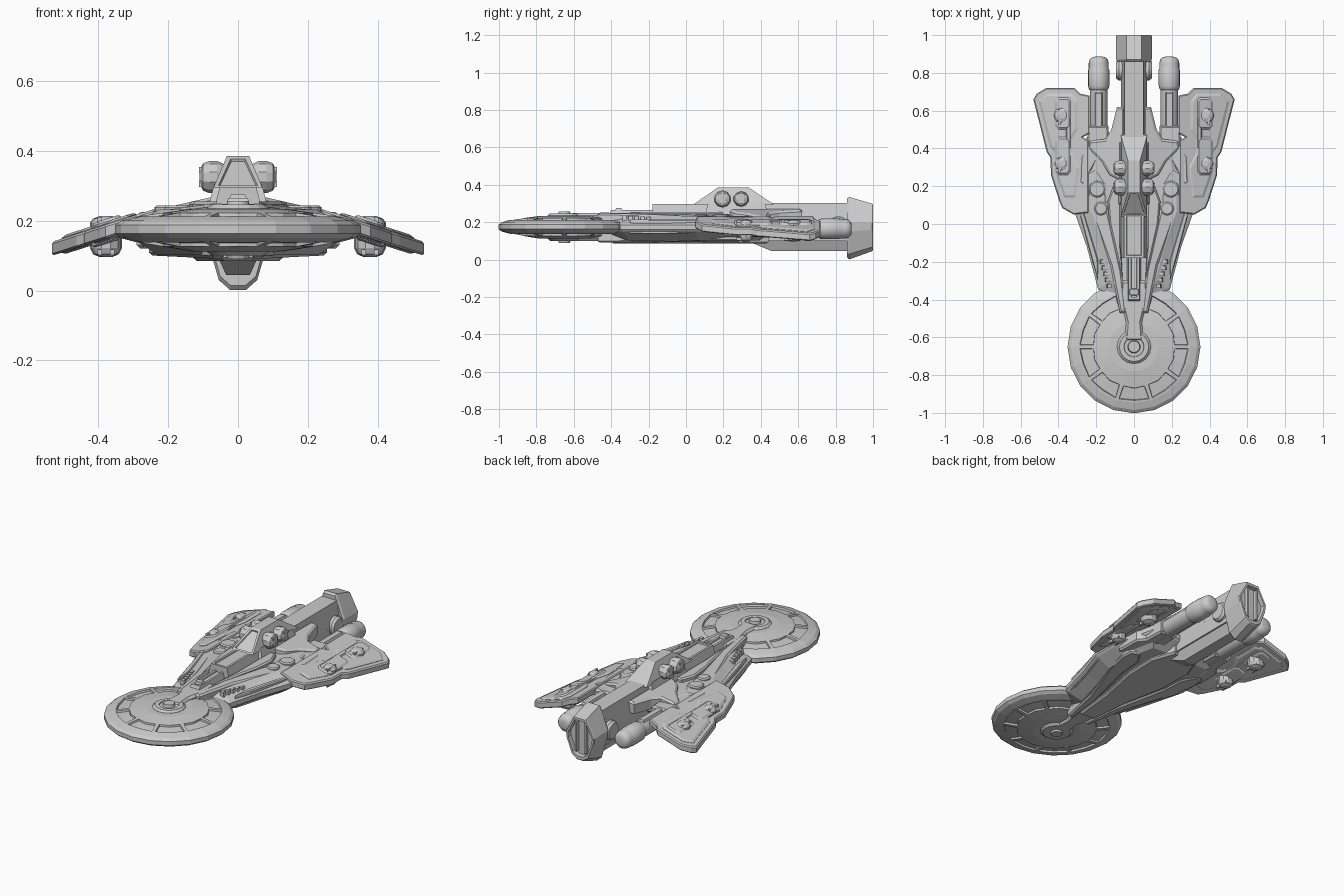
import bpy, bmesh, math
from mathutils import Vector, Matrix

cube = bpy.data.objects.get("Cube")
if cube:
    bpy.data.objects.remove(cube, do_unlink=True)

GREY = (0.6, 0.6, 0.6, 1)
hull_grey = bpy.data.materials.new("hull grey")
hull_grey.use_nodes = True
hull_grey.diffuse_color = GREY
hull_grey.node_tree.nodes["Principled BSDF"].inputs["Base Color"].default_value = GREY


def finish(name, bm, mirror=False, smooth=False):
    bmesh.ops.recalc_face_normals(bm, faces=bm.faces)
    mesh = bpy.data.meshes.new(name)
    bm.to_mesh(mesh)
    bm.free()
    mesh.materials.append(hull_grey)
    ob = bpy.data.objects.new(name, mesh)
    bpy.context.collection.objects.link(ob)
    if mirror:
        ob.modifiers.new("mirror", 'MIRROR').use_mirror_merge = False
    if smooth:
        bpy.ops.object.select_all(action='DESELECT')
        ob.select_set(True)
        bpy.context.view_layer.objects.active = ob
        bpy.ops.object.shade_smooth_by_angle(angle=math.radians(35))


def skin(bm, rings):
    """Join equal rings of points and cap both ends."""
    rows = [[bm.verts.new(p) for p in r] for r in rings]
    n = len(rows[0])
    for a, b in zip(rows, rows[1:]):
        for i in range(n):
            j = (i + 1) % n
            bm.faces.new((a[i], a[j], b[j], b[i]))
    bm.faces.new(rows[0])
    bm.faces.new(rows[-1])
    bmesh.ops.recalc_face_normals(bm, faces=bm.faces)


def offset(pts, d):
    """Move a polygon outline inwards by d."""
    p = [Vector(q) for q in pts]
    n = len(p)
    area = sum(p[i - 1].x * p[i].y - p[i].x * p[i - 1].y for i in range(n))
    s = math.copysign(1, area)
    out = []
    for i in range(n):
        e1, e2 = (p[i] - p[i - 1]).normalized(), (p[(i + 1) % n] - p[i]).normalized()
        n1, n2 = Vector((-e1.y, e1.x)) * s, Vector((-e2.y, e2.x)) * s
        out.append(p[i] + (n1 + n2) * d / max(0.4, 1 + n1.dot(n2)))
    return out


def prism(name, pts, layers, slope=0, mirror=False):
    """Stack of inset outlines: layers are (height, inset)."""
    bm = bmesh.new()
    skin(bm, [[(q.x, q.y, h + slope * q.x) for q in offset(pts, d)] for h, d in layers])
    finish(name, bm, mirror)


def sym(pts):
    return pts + [(-x, y) for x, y in reversed(pts)]


def frustum(name, low, high, z0, z1, mirror=False, recess=None):
    """Tapered block; low and high are (x0, x1, y0, y1)."""
    bm = bmesh.new()
    skin(bm, [[(x0, y0, z), (x1, y0, z), (x1, y1, z), (x0, y1, z)]
              for (x0, x1, y0, y1), z in ((low, z0), (high, z1))])
    if recess:
        face = max(bm.faces, key=lambda f: f.normal.dot(Vector(recess)))
        bmesh.ops.inset_individual(bm, faces=[face], thickness=0.018, depth=0)
        bmesh.ops.inset_individual(bm, faces=[face], thickness=0.003, depth=-0.008)
    finish(name, bm, mirror)


def turned(profile, at, sides, axis='z'):
    """Turned mesh; profile is (radius, height along axis)."""
    turn = {'z': Matrix(), 'y': Matrix.Rotation(-math.pi / 2, 4, 'X'),
            'x': Matrix.Rotation(math.pi / 2, 4, 'Y')}[axis]
    bm = bmesh.new()
    skin(bm, [[(r * math.cos(k * math.tau / sides), r * math.sin(k * math.tau / sides), h)
               for k in range(sides)] for r, h in profile])
    bm.transform(Matrix.Translation(at) @ turn)
    return bm


def lathe(name, profile, at, sides=16, axis='z', mirror=False, smooth=False):
    finish(name, turned(profile, at, sides, axis), mirror, smooth)


# Saucer with ten sunken panels on each face
SAUCER = Vector((0, -0.65, 0))
saucer = turned([(.13, .112), (.205, .124), (.298, .14), (.335, .15), (.352, .163), (.352, .187),
                 (.335, .2), (.298, .211), (.205, .224), (.13, .234)], SAUCER, 20)
panels = {}
for f in saucer.faces:
    c = f.calc_center_median() - SAUCER
    if .21 < c.xy.length < .29:
        panels.setdefault((c.z > .17, int(math.degrees(math.atan2(c.y, c.x)) % 360 // 36)), []).append(f)
for faces in panels.values():
    bmesh.ops.inset_region(saucer, faces=faces, thickness=.014, depth=0)
    bmesh.ops.inset_region(saucer, faces=faces, thickness=.003, depth=-.01)
finish("saucer", saucer)

# Saucer hub and the neck that joins it to the hull
lathe("saucer_hub", [(.075, .1), (.09, .112), (.09, .235), (.078, .246), (.054, .246), (.052, .24),
                     (.034, .24), (.03, .256), (.015, .256)], SAUCER, 16)
lathe("hub_underside", [(.03, .09), (.04, .12)], SAUCER, 12)
prism("neck", sym([(.05, -.62), (.042, -.52), (.07, -.4), (.07, -.3)]),
      [(.1, .012), (.115, 0), (.235, 0), (.248, .012)])
frustum("neck_ridge", (-.04, .04, -.42, -.16), (-.028, .028, -.4, -.16), .22, .265, recess=(0, 0, 1))
frustum("neck_hatch", (-.03, .03, -.38, -.34), (-.02, .02, -.375, -.345), .25, .275)

# Main hull
HULL = sym([(.1, -.43), (.19, -.345), (.25, -.12), (.31, .05), (.31, .2), (.25, .46), (.1, .47)])
prism("main_hull", HULL, [(.102, .08), (.122, .05), (.15, .008), (.16, 0), (.186, 0), (.194, .01),
                          (.212, .05), (.232, .085)])
# Long diagonal arms and rails, above and below
ARM = [(.04, -.47), (.075, -.47), (.125, -.22), (.225, .06), (.255, .2), (.25, .27), (.2, .3),
       (.15, .22), (.14, .08), (.065, -.25)]
prism("upper_arm", ARM, [(.22, 0), (.25, 0), (.258, .01)], slope=-.13, mirror=True)
prism("inner_rail", [(.06, -.3), (.085, -.2), (.13, 0), (.14, .12), (.11, .2), (.07, .2), (.07, -.1)],
      [(.2, 0), (.247, 0), (.255, .008)], mirror=True)
prism("belly_arm", ARM, [(.15, 0), (.096, 0), (.088, .01)], slope=.05, mirror=True)
prism("belly_keel_plate", sym([(.05, -.4), (.075, -.15), (.125, .1), (.13, .3), (.08, .44)]),
      [(.13, 0), (.095, 0), (.085, .012)])
prism("hull_edge_strip", [(.19, -.3), (.22, -.2), (.285, .04), (.285, .18), (.262, .18), (.262, .05),
                          (.19, -.19)], [(.14, 0), (.208, 0), (.214, .005)], mirror=True)
for x, y, r in ((.195, .185, .044), (.175, .082, .036)):
    lathe("round_hatch", [(r, .2), (r, .238), (r - .007, .244)], (x, y, 0), 16, mirror=True)
for k in range(5):
    x, y = .118 + .009 * k, -.34 + .032 * k
    frustum("side_vent", (x, x + .03, y, y + .026), (x, x + .022, y, y + .022), .19, .236 - .002 * k, True)

# Dorsal spine, tower and side strakes
frustum("rear_spine", (-.07, .07, .2, .88), (-.05, .05, .2, .88), .18, .302)
frustum("spine_core", (-.068, .068, .3, .88), (-.07, .07, .3, .88), .1, .181)
frustum("forward_spine", (-.078, .078, -.18, .4), (-.052, .052, -.18, .4), .2, .297, recess=(0, 0, 1))
frustum("tower", (-.07, .07, .04, .47), (-.032, .032, .17, .335), .295, .385, recess=(0, -.7, .5))
frustum("tower_base", (-.085, .085, .1, .44), (-.068, .068, .12, .42), .24, .305)
prism("strake", [(.05, .22), (.13, .26), (.17, .33), (.24, .4), (.235, .44), (.15, .45), (.12, .5),
                 (.09, .62), (.05, .62)], [(.22, 0), (.276, 0), (.285, .012)], slope=-.23, mirror=True)
prism("nacelle_fairing", [(.13, .4), (.18, .36), (.27, .2), (.29, .22), (.285, .36), (.25, .4),
                          (.245, .52), (.135, .52)], [(.12, .01), (.13, 0), (.215, 0), (.225, .01)], mirror=True)
# Ventral fin
frustum("ventral_fin", (-.034, .034, .46, .88), (-.068, .068, .28, .88), .045, .12)

# Main exhaust block, drawn in towards a divided, recessed rear grille
HEX = sym([(.04, .335), (.095, .2), (.09, .15), (.055, .03), (.022, .001)])
MID = .185
exhaust = bmesh.new()
skin(exhaust, [[(x * wide, y, MID + (z - MID) * tall) for x, z in HEX]
               for y, wide, tall in ((.86, .93, .93), (.872, 1, 1), (.995, 1, .76), (1, .96, .73),
                                     (1, .84, .63), (.975, .82, .61))])
finish("main_exhaust", exhaust)
for x in (-.03, .03):
    box = (x - .006, x + .006, .965, .996)
    frustum("exhaust_bar", box, box, .09, .27)
lathe("spine_side_disc", [(.055, .05), (.055, .08), (.045, .094), (.03, .094)], (0, .815, .175), 16,
      'x', True, True)

# Side nacelles
lathe("nacelle", [(.03, .3), (.047, .34), (.047, .71), (.052, .715), (.056, .73), (.056, .815), (.053, .82),
                  (.053, .85), (.048, .87), (.036, .882), (.02, .886)], (.187, 0, .165), 20, 'y', True, True)
frustum("nacelle_spar", (.165, .21, .46, .7), (.172, .203, .46, .69), .2, .22, True)

# Drooping wings with raised plating on both sides
WING = [(.24, .06), (.32, .05), (.38, .085), (.395, .12), (.44, .26), (.442, .35), (.462, .38),
        (.533, .66), (.515, .69), (.465, .72), (.315, .72), (.285, .69), (.235, .68), (.235, .48),
        (.27, .46), (.24, .44)]
TILT = -.32
prism("wing", WING, [(.27, .006), (.276, 0), (.304, 0), (.31, .006)], TILT, mirror=True)
prism("wing_plating", [(.31, .14), (.37, .14), (.415, .27), (.42, .38), (.445, .41), (.505, .65),
                       (.46, .69), (.33, .69), (.3, .65), (.3, .5), (.33, .45), (.33, .38), (.29, .3)],
      [(.263, .012), (.269, 0), (.312, 0), (.318, .012)], TILT, mirror=True)
for y0, y1 in ((.5, .67), (.26, .46)):
    prism("turret_pad", [(.335, y0 + .02), (.35, y0), (.4, y0), (.418, y0 + .02), (.418, y1 - .02),
                         (.4, y1), (.35, y1), (.335, y1 - .02)],
          [(.255, .01), (.261, 0), (.318, 0), (.326, .01)], TILT, mirror=True)
prism("pad_link", [(.335, .4), (.36, .4), (.36, .56), (.335, .56)],
      [(.258, .004), (.318, 0), (.324, .004)], TILT, mirror=True)

# Wing turrets, domed above and below
for y, r in ((.575, .046), (.32, .042)):
    lathe("wing_turret", [(r * .4, .096), (r * .8, .104), (r, .122), (r, .194), (r * .8, .206),
                          (r * .4, .213)], (.378, y, 0), 10, mirror=True)
    for x in (.36, .396):
        for z in (.11, .202):
            box = (x - .006, x + .006, y - .05, y + .03)
            frustum("turret_barrel", box, box, z - .008, z + .008, True)

# Tower turrets facing sideways
for y, r in ((.195, .046), (.295, .042)):
    lathe("tower_turret", [(r * .7, .03), (r, .06), (r, .082), (r * .85, .1), (r * .4, .11)],
          (0, y, .325), 10, 'x', True)
    for z in (.305, .345):
        box = (.06, .112, y - .02, y + .02)
        frustum("tower_turret_block", box, box, z - .008, z + .008, True)
